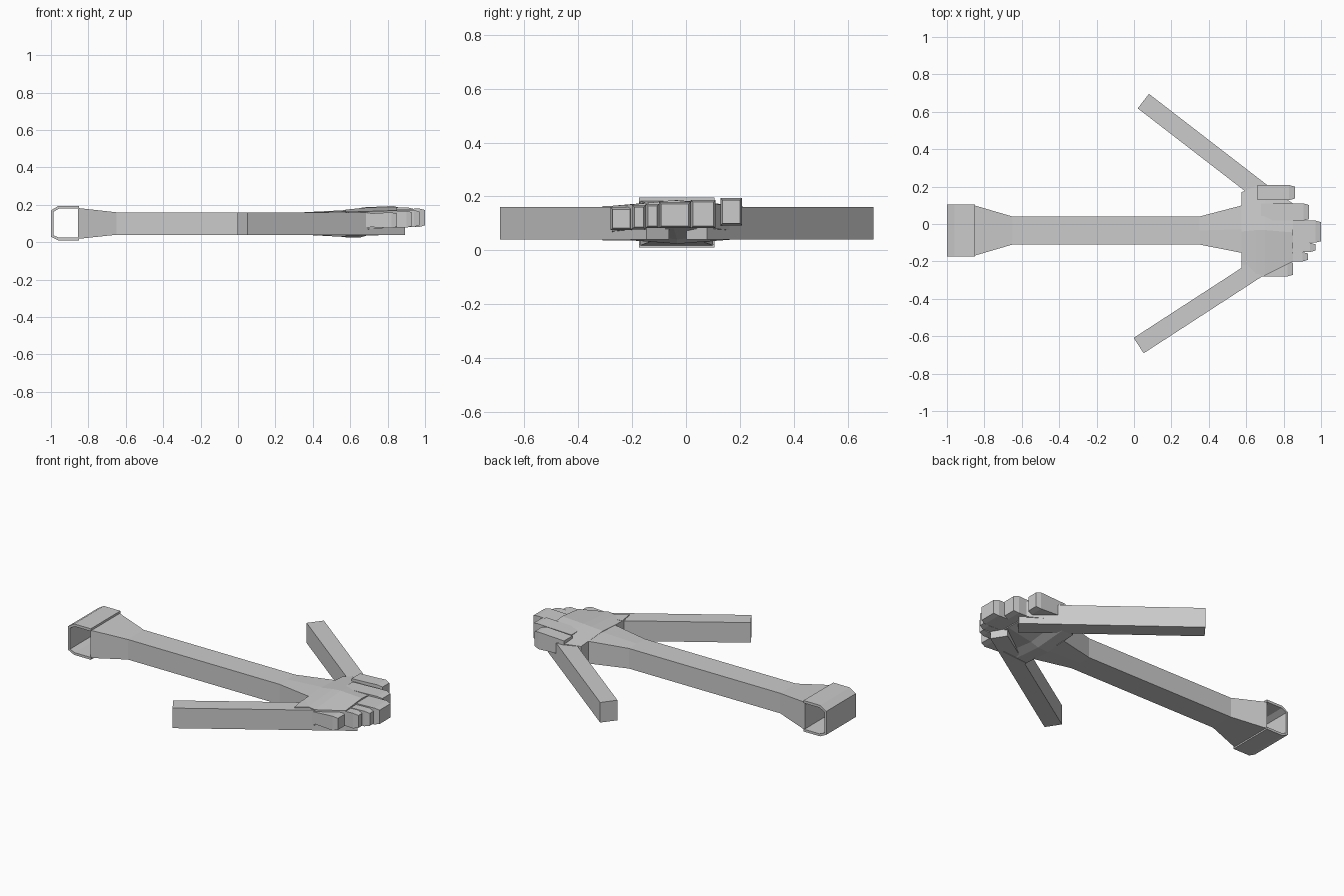
import bpy, bmesh
from mathutils import Vector

if "Cube" in bpy.data.objects:
    bpy.data.objects.remove(bpy.data.objects["Cube"])


def make(name, build):
    bm = bmesh.new()
    build(bm)
    bmesh.ops.recalc_face_normals(bm, faces=bm.faces)
    me = bpy.data.meshes.new(name)
    bm.to_mesh(me)
    bm.free()
    ob = bpy.data.objects.new(name, me)
    bpy.context.collection.objects.link(ob)
    return ob


def loft(name, rings):
    """Skin a list of equal-length closed rings and cap the ends."""
    def build(bm):
        vs = [[bm.verts.new(p) for p in r] for r in rings]
        n = len(vs[0])
        for a, b in zip(vs, vs[1:]):
            for i in range(n):
                j = (i + 1) % n
                bm.faces.new((a[i], a[j], b[j], b[i]))
        bm.faces.new(vs[0])
        bm.faces.new(vs[-1])
    return make(name, build)


def section(x, y0, y1, zb, zbm, zt, ztm):
    """Six-sided cross-section: edge and middle heights, bottom and top."""
    m = (y0 + y1) / 2
    return [(x, y0, zb), (x, m, zbm), (x, y1, zb), (x, y1, zt), (x, m, ztm), (x, y0, zt)]


# Straight shaft, flared at both ends
loft("shaft", [section(*s) for s in (
    (-.855, -.17, .10, .018, .018, .183, .183),
    (-.65, -.11, .04, .04, .04, .16, .16),
    (.35, -.11, .04, .04, .04, .16, .16),
    (.58, -.155, .10, .032, .028, .165, .172))])

# Hollow loop at the tail, open to front and back
loop = [(-.85, .195), (-.96, .195), (-1, .17), (-1, .03), (-.96, .01), (-.85, .01),
        (-.85, .024), (-.955, .024), (-.987, .037), (-.987, .163), (-.955, .18), (-.85, .18)]
loft("tail_loop", [[(x, y, z) for x, z in loop] for y in (-.175, .105)])

# Wide palm wrapped round the arrow head
loft("palm", [section(*s) for s in (
    (.575, -.25, .17, .04, .026, .161, .174),
    (.65, -.265, .20, .042, .024, .165, .182),
    (.70, -.275, .21, .07, .04, .165, .186),
    (.85, -.20, .11, .08, .08, .17, .186))])


# Two barbs of the arrow head
def barb(name, tail, tip):
    a, b = Vector(tail), Vector(tip)
    d = (b - a).normalized()
    n = Vector((-d.y, d.x)) * .049
    loft(name, [[(*(p + n), .04), (*(p - n), .04), (*(p - n), .16), (*(p + n), .16)]
                for p in (a, b)])


barb("barb_back", (.05, .657), (.85, .04))
barb("barb_front", (.025, -.65), (.865, -.105))

# Web of the palm over the front barb
loft("web", [[(.575, -.22, z), (.59, -.31, z), (.75, -.205, z)] for z in (.036, .165)])

# Blocky curled digits: y range, root x, tip x, bottom z, top z
digits = [(-.28, -.20, .68, .85, .075, .160),
          (-.20, -.15, .68, .93, .078, .168),
          (-.15, -.10, .70, .97, .082, .172),
          (-.10, .018, .72, 1.0, .082, .180),
          (.018, .11, .68, .935, .082, .187),
          (.128, .208, .66, .86, .092, .194)]
for i, (y0, y1, x0, x1, z0, z1) in enumerate(digits):
    rings = []
    for x, ins, dz in ((x0, 0, .008), (x1 - .03, 0, 0), (x1, .008, .008)):
        rings.append([(x, y0 + ins, z0 + dz), (x, y1 - ins, z0 + dz),
                      (x, y1 - ins, z1 - dz), (x, y0 + ins, z1 - dz)])
    loft(f"digit_{i + 1}", rings)
